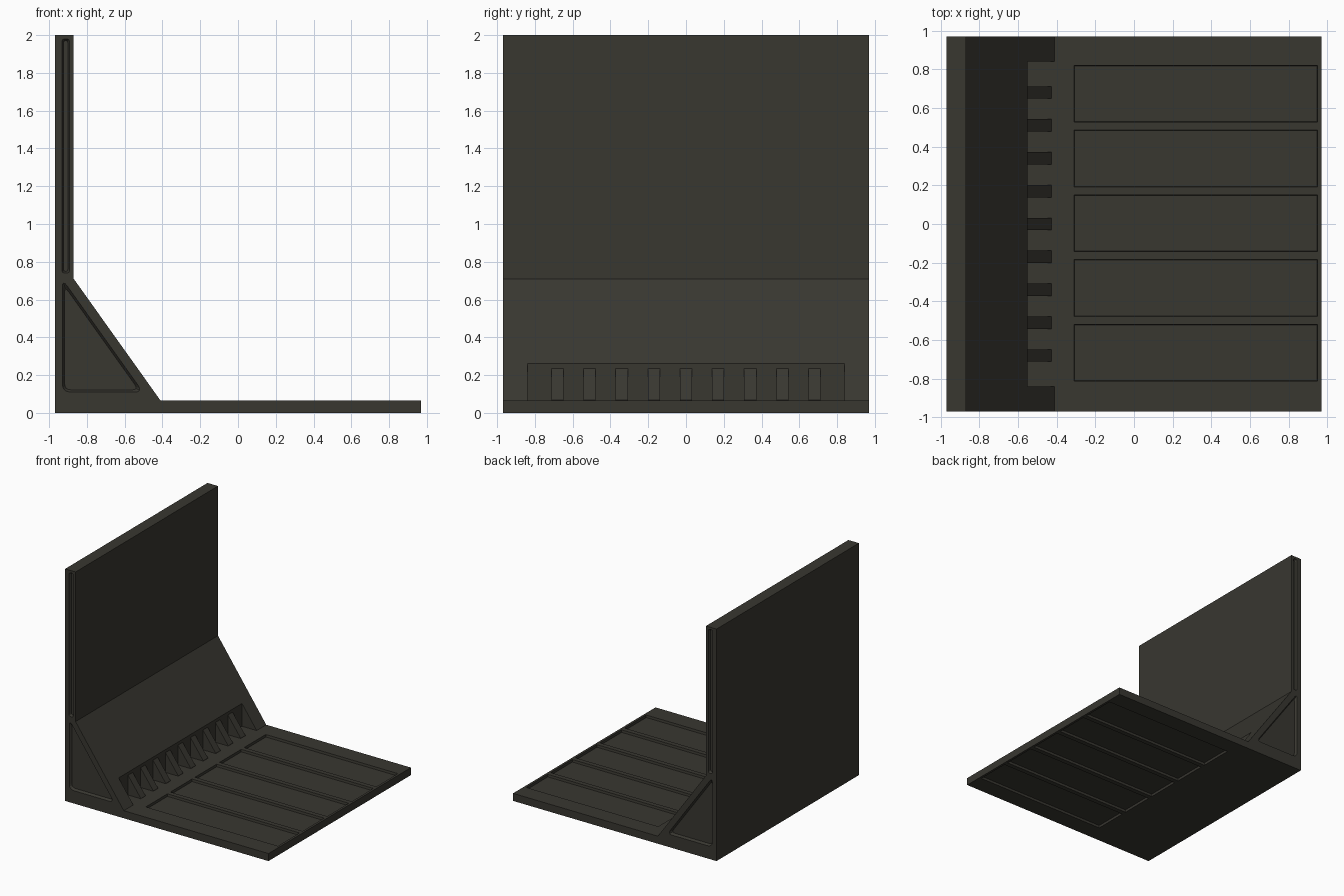
import bpy, bmesh
from mathutils import Vector

if "Cube" in bpy.data.objects:
    bpy.data.objects.remove(bpy.data.objects["Cube"])

mat = bpy.data.materials.new("dark olive grey")
mat.diffuse_color = (0.040, 0.038, 0.030, 1)
mat.use_nodes = True
mat.node_tree.nodes["Principled BSDF"].inputs["Base Color"].default_value = mat.diffuse_color

SIDE = lambda a, b, d: (a, d, b)    # profile in x-z, depth along y
FLOOR = lambda a, b, d: (a, b, d)   # profile in x-y, depth along z


def inset(poly, d):
    """Shrink a convex counter-clockwise polygon by d."""
    pts = [Vector(p) for p in poly]
    n = len(pts)
    out = []
    for i in range(n):
        e0 = (pts[i] - pts[i - 1]).normalized()
        e1 = (pts[(i + 1) % n] - pts[i]).normalized()
        n0, n1 = Vector((-e0.y, e0.x)), Vector((-e1.y, e1.x))
        out.append(pts[i] + (n0 + n1) * d / (1 + n0.dot(n1)))
    return out


def rounded(poly, t, steps=4):
    """Round every corner, starting a distance t away from it."""
    if t <= 0:
        return [Vector(p) for p in poly]
    pts = [Vector(p) for p in poly]
    out = []
    for i, p in enumerate(pts):
        a = p + (pts[i - 1] - p).normalized() * t
        b = p + (pts[(i + 1) % len(pts)] - p).normalized() * t
        for k in range(steps + 1):
            u = k / steps
            out.append(a * (1 - u) ** 2 + p * 2 * u * (1 - u) + b * u * u)
    return out


def loft(bm, sections, axis):
    """Closed solid through (polygon, depth) sections."""
    loops = [[bm.verts.new(axis(p[0], p[1], d)) for p in poly] for poly, d in sections]
    n = len(loops[0])
    faces = [bm.faces.new(loops[0]), bm.faces.new(loops[-1])]
    for l0, l1 in zip(loops, loops[1:]):
        for i in range(n):
            j = (i + 1) % n
            faces.append(bm.faces.new((l0[i], l0[j], l1[j], l1[i])))
    bmesh.ops.recalc_face_normals(bm, faces=faces)


def finish(bm, name):
    me = bpy.data.meshes.new(name)
    bm.to_mesh(me)
    bm.free()
    me.materials.append(mat)
    ob = bpy.data.objects.new(name, me)
    bpy.context.collection.objects.link(ob)
    return ob


def recess(bm, poly, t, surface, sign, depth, taper, axis):
    """Cutter for a shallow pocket with sloping walls."""
    outer = rounded(poly, t)
    inner = rounded(inset(poly, taper), t * 0.75)
    loft(bm, [(outer, surface + sign * 0.05), (outer, surface),
              (inner, surface - sign * depth)], axis)


def rect(x0, x1, y0, y1):
    return [(x0, y0), (x1, y0), (x1, y1), (x0, y1)]


W, T = 0.97, 0.065

# Stand body: base plate, sloping brace and upright back
bm = bmesh.new()
profile = [(-W, 0), (W, 0), (W, T), (-0.41, T), (-0.87, 0.71), (-0.87, 2), (-W, 2)]
loft(bm, [(profile, -W), (profile, W)], SIDE)
body = finish(bm, "stand_body")

# Pockets: side triangles and slots, floor panels above and below, front notch
bm = bmesh.new()
for s in (-1, 1):
    recess(bm, [(-0.93, 0.11), (-0.503, 0.11), (-0.93, 0.708)], 0.045,
           s * W, s, 0.02, 0.012, SIDE)
    recess(bm, rect(-0.932, -0.892, 0.74, 1.98), 0.016, s * W, s, 0.02, 0.009, SIDE)
for i in range(5):
    yc = (i - 2) * 0.335 + 0.004
    panel = rect(-0.31, 0.95, yc - 0.147, yc + 0.147)
    recess(bm, panel, 0, T, 1, 0.02, 0.003, FLOOR)
    recess(bm, panel, 0, 0, -1, 0.02, 0.003, FLOOR)
notch = [(-0.55, 0.0645), (-0.4095, 0.0645), (-0.35, 0.3), (-0.55, 0.3)]
loft(bm, [(notch, -0.84), (notch, 0.84)], SIDE)
cutter = finish(bm, "pocket_cutter")
cutter.hide_render = True

mod = body.modifiers.new("pockets", 'BOOLEAN')
mod.operation = 'DIFFERENCE'
mod.solver = 'EXACT'
mod.object = cutter
bpy.context.view_layer.objects.active = body
bpy.ops.object.modifier_apply(modifier=mod.name)
bpy.data.objects.remove(cutter)

# Row of small triangular ribs in the notch
bm = bmesh.new()
for i in range(9):
    yc = (i - 4) * 0.17
    rib = [(-0.56, 0.05), (-0.428, 0.05), (-0.428, 0.067), (-0.55, 0.235), (-0.56, 0.235)]
    loft(bm, [(rib, yc - 0.032), (rib, yc + 0.032)], SIDE)
finish(bm, "notch_ribs")
